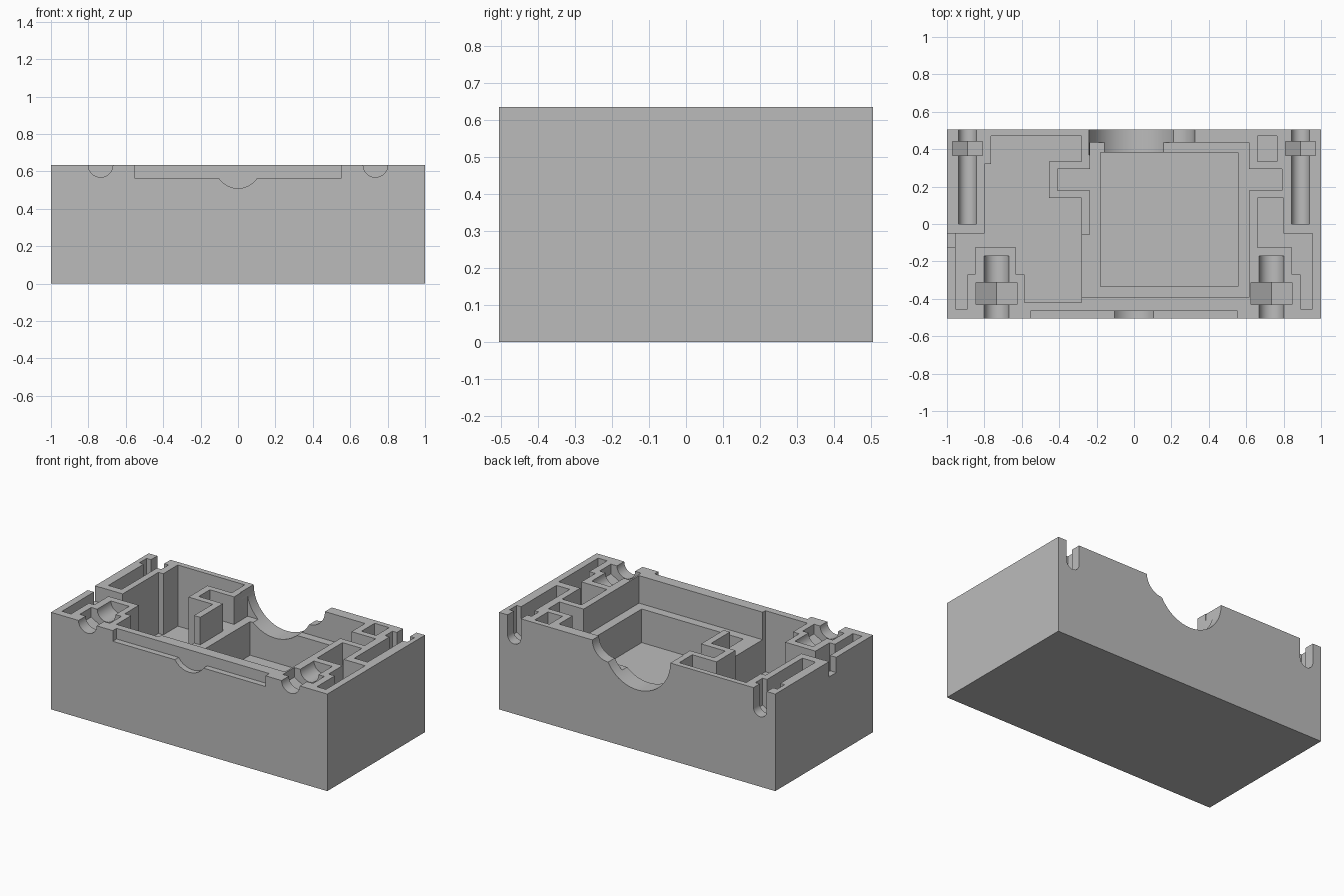
import bpy, bmesh, math
from mathutils import Vector

cube = bpy.data.objects.get("Cube")
if cube:
    bpy.data.objects.remove(cube, do_unlink=True)

TOP, FRONT, BACK = 0.635, -0.505, 0.505
OVER = 0.1                      # how far cutters stick out of the block

grey = bpy.data.materials.new("matte_grey")
grey.use_nodes = True
colour = (0.5, 0.5, 0.5, 1)
grey.diffuse_color = colour
grey.node_tree.nodes["Principled BSDF"].inputs["Base Color"].default_value = colour


def prism(name, points, direction):
    """Closed solid: polygon of 3D points swept along a direction."""
    bm = bmesh.new()
    face = bm.faces.new([bm.verts.new(p) for p in points])
    swept = bmesh.ops.extrude_face_region(bm, geom=[face])["geom"]
    bmesh.ops.translate(bm, vec=Vector(direction),
                        verts=[v for v in swept if isinstance(v, bmesh.types.BMVert)])
    bmesh.ops.recalc_face_normals(bm, faces=bm.faces)
    mesh = bpy.data.meshes.new(name)
    bm.to_mesh(mesh)
    bm.free()
    mesh.materials.append(grey)
    obj = bpy.data.objects.new(name, mesh)
    bpy.context.collection.objects.link(obj)
    return obj


def rect(x0, x1, y0, y1):
    return [(x0, y0), (x1, y0), (x1, y1), (x0, y1)]


case = prism("case_body", [(x, y, 0) for x, y in rect(-1, 1, FRONT, BACK)], (0, 0, TOP))


def cut(cutter):
    cutter.hide_render = True
    mod = case.modifiers.new(cutter.name, 'BOOLEAN')
    mod.operation, mod.solver, mod.object = 'DIFFERENCE', 'EXACT', cutter
    bpy.context.view_layer.objects.active = case
    bpy.ops.object.modifier_apply(modifier=mod.name)
    bpy.data.objects.remove(cutter, do_unlink=True)


def pocket(name, outline, depth):
    """Pocket sunk from the top face."""
    cut(prism(name, [(x, y, TOP - depth) for x, y in outline], (0, 0, depth + OVER)))


def trough(name, x, y0, y1, radius, sink=0.0, sides=32):
    """Round- or hex-bottomed slot along y, open at the top."""
    half = sides // 2
    if sides == 6:              # hex with a corner pointing down
        angles = [math.radians(a) for a in (210, 270, 330)]
    else:
        angles = [math.pi + math.pi * i / half for i in range(half + 1)]
    pts = [(x + radius * math.cos(a), y0, TOP - sink + radius * math.sin(a)) for a in angles]
    pts += [(pts[-1][0], y0, TOP + OVER), (pts[0][0], y0, TOP + OVER)]
    cut(prism(name, pts, (0, y1 - y0, 0)))


# Left compartment, wrapping around the screw bosses and the partition
pocket("left_compartment", [
    (-.765, .47), (-.28, .47), (-.28, .335), (-.455, .335), (-.455, .138), (-.28, .138),
    (-.28, -.42), (-.585, -.42), (-.585, -.27), (-.63, -.27), (-.63, -.125), (-.85, -.125),
    (-.85, -.27), (-.89, -.27), (-.89, -.455), (-.955, -.455), (-.955, -.05), (-.8, -.05),
    (-.8, .32), (-.765, .32)], 0.4)

# Main compartment: shallow ledge with two side bays, then a deep well
pocket("main_ledge", [
    (-.235, .435), (.615, .435), (.615, .295), (.79, .295), (.79, .18), (.615, .18),
    (.615, -.393), (-.3, -.393), (-.3, -.055), (-.235, -.055), (-.235, .18), (-.41, .18),
    (-.41, .295), (-.235, .295)], 0.18)
pocket("main_well", rect(-.18, .555, -.335, .382), 0.4)

# Right pockets
pocket("right_back_pocket", rect(.66, .765, .335, .47), 0.4)
pocket("right_front_pocket", [
    (.66, .138), (.8, .138), (.8, -.05), (.955, -.05), (.955, -.455), (.89, -.455),
    (.89, -.27), (.845, -.27), (.845, -.125), (.66, -.125)], 0.4)

# Cable notch through the left wall
pocket("side_notch", rect(-1.1, -.94, -.125, -.052), 0.1)

# Screw channels with hexagonal nut seats
for side in (-1, 1):
    trough("front_screw_channel", side * .735, FRONT - OVER, -.17, .066)
    trough("front_nut_seat", side * .735, -.43, -.312, .126, sides=6)
    trough("back_screw_channel", side * .89, 0, BACK + OVER, .048, sink=.13)
    trough("back_nut_seat", side * .89, .365, .44, .092, sink=.13, sides=6)

# Front recess with a round dip
pocket("front_recess", rect(-.553, .553, FRONT - OVER, -.466), 0.07)
trough("front_dip", 0, FRONT - OVER, -.466, .125)

# Back openings: large arch and a smaller one beside it
trough("back_arch", 0, .37, BACK + OVER, .24, sides=64)
trough("back_side_arch", .21, .42, BACK + OVER, .115)

# Smooth the round channels, keep edges sharp
bpy.ops.object.select_all(action='DESELECT')
case.select_set(True)
bpy.context.view_layer.objects.active = case
bpy.ops.object.shade_smooth_by_angle(angle=math.radians(20))
